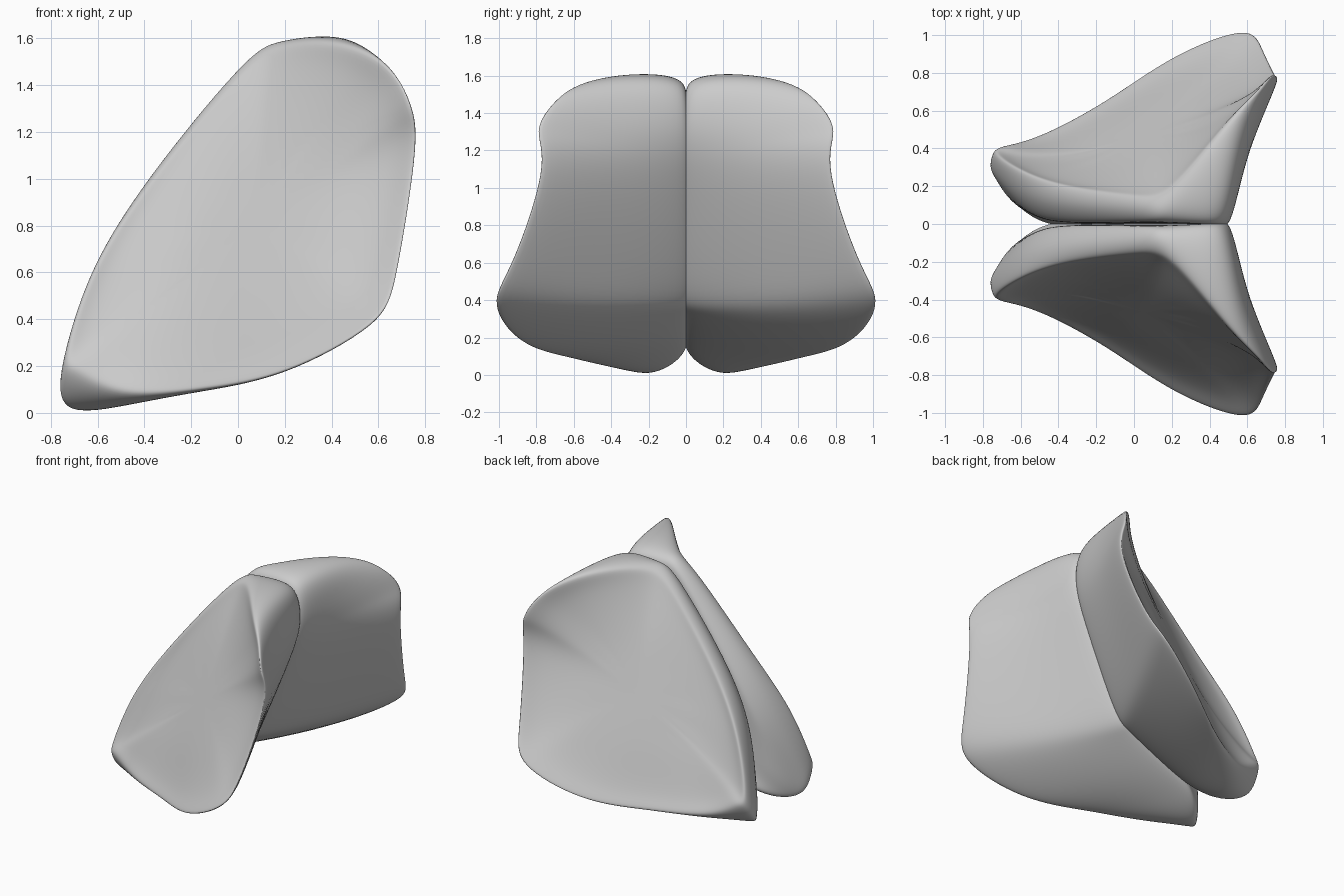
import bpy, bmesh
from mathutils import Vector

if "Cube" in bpy.data.objects:
    bpy.data.objects.remove(bpy.data.objects["Cube"])

# Stations around the pad: outer rim (x, depth, z) and inner rim (x, z)
stations = [
    (-.73, .37, .26, -.70, .20),
    (-.62, .29, .60, -.57, .54),
    (-.38, .20, .98, -.35, .94),
    (-.02, .15, 1.42, .01, 1.43),
    (.17, .17, 1.56, .17, 1.54),
    (.36, .36, 1.59, .35, 1.565),
    (.54, .57, 1.55, .47, 1.52),
    (.67, .70, 1.45, .51, 1.37),
    (.74, .775, 1.30, .49, 1.20),
    (.75, .75, 1.08, .40, .95),
    (.67, .90, .60, .19, .48),
    (.555, .99, .37, .05, .34),
    (.20, .86, .175, -.17, .23),
    (-.15, .64, .10, -.43, .12),
    (-.50, .46, .08, -.60, .045),
    (-.69, .41, .18, -.71, .045),
]


def outer_plane(x, z):
    """Depth of the flat middle of the outer face."""
    return .80 + .637 * x - .459 * z


outer_mid = Vector((.05, outer_plane(.05, .8), .80))
inner_mid = Vector((-.02, .005, .85))


def profile(i):
    """Points from the outer face, over the side wall, to the inner face."""
    ox, oy, oz, nx, nz = stations[i]
    o = Vector((ox, oy, oz))
    n = Vector((nx, .022 + 2 * max(0, -.4 - nx) ** 2, nz))
    # side wall bulges outwards, except on the flat flared end
    m = o.lerp(n, .5)
    away = Vector((m.x, 0, m.z - .8)).normalized()
    m += away * (0 if 7 <= i <= 10 else .06 if i >= 14 else .033)
    # outer face is flat and curls up only near the rim
    half, near = o.lerp(outer_mid, .5), o.lerp(outer_mid, .13)
    lift = oy - outer_plane(ox, oz)
    half.y = outer_plane(half.x, half.z) + .12 * lift
    near.y = outer_plane(near.x, near.z) + .68 * lift
    # flat inner face
    flat, deep = n.lerp(inner_mid, .2), n.lerp(inner_mid, .6)
    flat.y, deep.y = max(.008, n.y * .3), .006
    return [half, near, o, m, n, flat, deep]


# One pad: concentric rings closed by a fan on each face
bm = bmesh.new()
rings = [[bm.verts.new(p) for p in profile(i)] for i in range(len(stations))]
c_out, c_in = bm.verts.new(outer_mid), bm.verts.new(inner_mid)
for i, a in enumerate(rings):
    b = rings[(i + 1) % len(rings)]
    bm.faces.new((c_out, a[0], b[0]))
    bm.faces.new((c_in, b[-1], a[-1]))
    for j in range(len(a) - 1):
        bm.faces.new((a[j], a[j + 1], b[j + 1], b[j]))
for v in bm.verts:
    v.co.y *= -1
bmesh.ops.recalc_face_normals(bm, faces=bm.faces)
mesh = bpy.data.meshes.new("curved_pads")
bm.to_mesh(mesh)
bm.free()
mesh.polygons.foreach_set("use_smooth", [True] * len(mesh.polygons))
pads = bpy.data.objects.new("curved_pads", mesh)
bpy.context.collection.objects.link(pads)
sub = pads.modifiers.new("smooth", 'SUBSURF')
sub.levels = sub.render_levels = 3

# Push the cage outwards so the smoothed surface passes through the stations
target = [v.co.copy() for v in mesh.vertices]
for _ in range(4):
    dg = bpy.context.evaluated_depsgraph_get()
    dg.update()
    ev = pads.evaluated_get(dg)
    got = [ev.data.vertices[k].co.copy() for k in range(len(target))]
    for v, t, g in zip(mesh.vertices, target, got):
        v.co += (t - g) * .8
    mesh.update()
    pads.update_tag()
    bpy.context.view_layer.update()

# Matching pad on the far side
mir = pads.modifiers.new("mirror", 'MIRROR')
mir.use_axis = (False, True, False)
mir.use_mirror_merge = False
